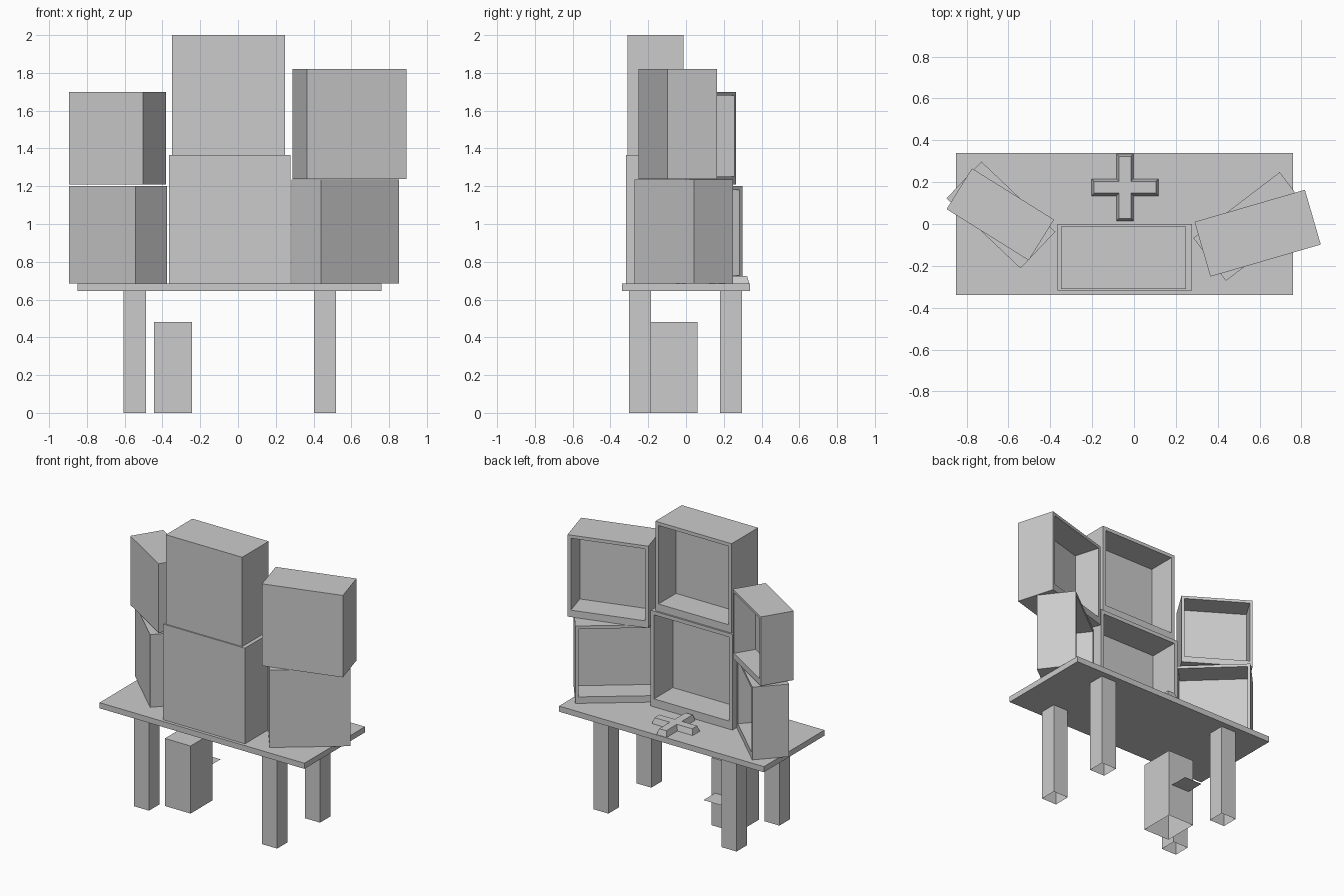
import bpy, bmesh
from math import radians
from mathutils import Vector

if "Cube" in bpy.data.objects:
    bpy.data.objects.remove(bpy.data.objects["Cube"])


def finish(name, bm):
    me = bpy.data.meshes.new(name)
    bmesh.ops.recalc_face_normals(bm, faces=bm.faces[:])
    bm.to_mesh(me)
    bm.free()
    ob = bpy.data.objects.new(name, me)
    bpy.context.collection.objects.link(ob)
    return ob


def box_bm(lo, hi):
    lo, hi = Vector(lo), Vector(hi)
    bm = bmesh.new()
    bmesh.ops.create_cube(bm, size=1)
    for v in bm.verts:
        v.co = (lo + hi) / 2 + v.co * (hi - lo)
    return bm


def box(name, lo, hi, open_ends=()):
    """Box; open_ends lists the z signs of faces to leave off."""
    bm = box_bm(lo, hi)
    bm.normal_update()
    gone = [f for f in bm.faces if round(f.normal.z) in open_ends]
    bmesh.ops.delete(bm, geom=gone, context='FACES_ONLY')
    return finish(name, bm)


# Table top and four hollow square legs
box("table_top", (-.85, -.34, .645), (.76, .34, .685))
for side, x in (("left", -.605), ("right", .402)):
    for end, y in (("front", -.302), ("back", .18)):
        box(f"{end}_{side}_leg", (x, y, 0), (x + .117, y + .117, .645), (1, -1))

# Computer tower, open underneath, with a thin tray at the back
box("computer_tower", (-.445, -.185, 0), (-.243, .06, .48), (-1,))
bm = bmesh.new()
bm.faces.new([bm.verts.new((x, y, .235)) for x, y in
              ((-.407, .06), (-.27, .06), (-.27, .19), (-.407, .19))])
finish("disc_tray", bm)


# Monitor of unit height with a recessed screen on the +y side
def monitor_mesh():
    bm = box_bm((-.472, -.234, 0), (.472, .234, 1))
    bm.normal_update()
    face = next(f for f in bm.faces if f.normal.y > .9)
    bmesh.ops.inset_individual(bm, faces=[face], thickness=.055)
    for v in face.verts:
        if v.co.z < .5:
            v.co.z += .045
    screen = bmesh.ops.extrude_discrete_faces(bm, faces=[face])["faces"][0]
    bmesh.ops.translate(bm, verts=screen.verts[:], vec=(0, -.31, 0))
    bm.normal_update()
    me = bpy.data.meshes.new("monitor")
    bm.to_mesh(me)
    bm.free()
    return me


# Two rows of three monitors: name, x, y, z, height, turn in degrees
mesh = monitor_mesh()
for name, x, y, z, h, a in (
        ("lower_centre", -.044, -.159, .685, .68, 0),
        ("upper_centre", -.05, -.161, 1.365, .635, 0),
        ("lower_right", .568, -.012, .685, .55, 37.3),
        ("upper_right", .591, -.044, 1.238, .582, 16.2),
        ("lower_left", -.636, .043, .685, .516, -43.5),
        ("upper_left", -.639, .046, 1.21, .49, -32)):
    ob = bpy.data.objects.new(name + "_monitor", mesh)
    bpy.context.collection.objects.link(ob)
    ob.location = (x, y, z)
    ob.scale = (h, h, h)
    ob.rotation_euler.z = radians(a)

# Cross-shaped keypad with slightly tapered sides
a, b, t = .16, .04, .012
bm = bmesh.new()


def cross_ring(p, q, z):
    pts = ((p, -q), (p, q), (q, q), (q, p), (-q, p), (-q, q),
           (-p, q), (-p, -q), (-q, -q), (-q, -p), (q, -p), (q, -q))
    return [bm.verts.new((x - .043, y + .175, z)) for x, y in pts]


low, top = cross_ring(a, b, .685), cross_ring(a - t, b - t, .725)
bm.faces.new(top)
bm.faces.new(low[::-1])
for i in range(12):
    j = (i + 1) % 12
    bm.faces.new((low[i], low[j], top[j], top[i]))
finish("cross_keypad", bm)
